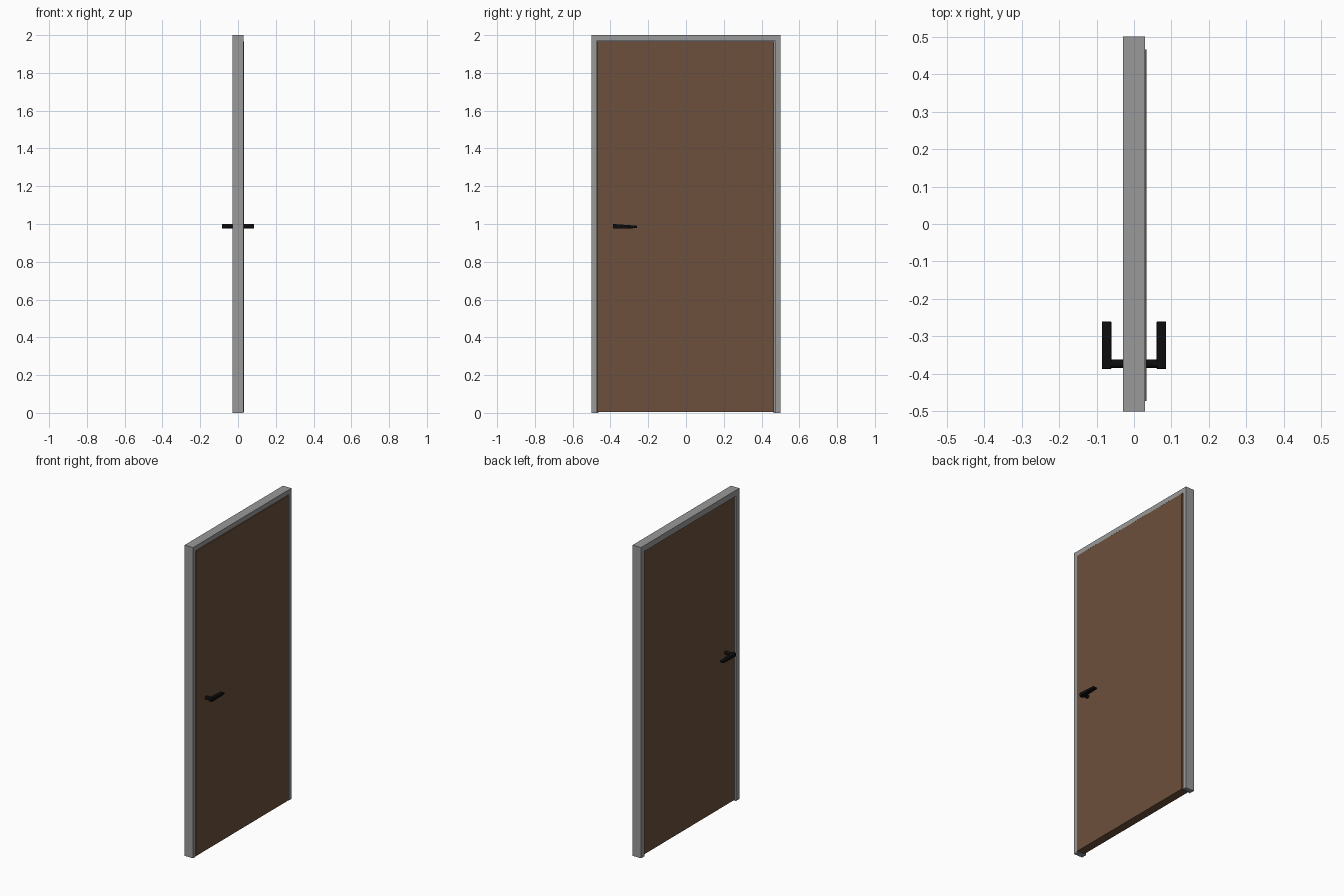
import bpy, bmesh, math

if "Cube" in bpy.data.objects:
    bpy.data.objects.remove(bpy.data.objects["Cube"])


def material(name, rgb):
    m = bpy.data.materials.new(name)
    m.diffuse_color = (*rgb, 1)
    m.use_nodes = True
    m.node_tree.nodes["Principled BSDF"].inputs["Base Color"].default_value = m.diffuse_color
    return m


GREY = material("frame grey", (0.32, 0.32, 0.32))
BROWN = material("door brown", (0.15, 0.08, 0.045))
BLACK = material("handle black", (0.004, 0.004, 0.004))


def finish(name, bm, mat):
    bmesh.ops.recalc_face_normals(bm, faces=bm.faces)
    me = bpy.data.meshes.new(name)
    bm.to_mesh(me)
    bm.free()
    me.materials.append(mat)
    ob = bpy.data.objects.new(name, me)
    bpy.context.collection.objects.link(ob)
    return ob


def extrude_x(name, outline, x0, x1, mat):
    """Extrude a (y, z) outline from x0 to x1."""
    bm = bmesh.new()
    face = bm.faces.new([bm.verts.new((x0, y, z)) for y, z in outline])
    new = bmesh.ops.extrude_face_region(bm, geom=[face])["geom"]
    bmesh.ops.translate(bm, vec=(x1 - x0, 0, 0),
                        verts=[v for v in new if isinstance(v, bmesh.types.BMVert)])
    return finish(name, bm, mat)


def portal(right, left, top):
    """Upside-down U outline around an opening."""
    return [(-0.5, 0), (-0.5, 2), (0.5, 2), (0.5, 0),
            (right, 0), (right, top), (left, top), (left, 0)]


# Rebated frame: wide opening for the leaf, narrower stop behind it
extrude_x("door_frame", portal(0.474, -0.474, 1.97), -0.02, 0.03, GREY)
extrude_x("frame_stop", portal(0.464, -0.464, 1.962), -0.03, -0.02, GREY)

# Door leaf, slightly proud of the frame on the +x side
extrude_x("door_leaf", [(-0.472, 0.005), (-0.472, 1.967), (0.466, 1.967), (0.466, 0.005)],
          -0.0199, 0.033, BROWN)

# Lever handles on both sides
for side, label in ((1, "right"), (-1, "left")):
    bm = bmesh.new()
    bmesh.ops.create_cone(bm, cap_ends=True, segments=24, radius1=0.011, radius2=0.011, depth=0.06)
    for v in bm.verts:
        x, y, z = v.co
        v.co = (side * (z + 0.045), x - 0.373, y + 0.988)
    neck = finish(label + "_handle_neck", bm, BLACK)
    neck.data.polygons.foreach_set("use_smooth", [len(p.vertices) == 4 for p in neck.data.polygons])

    lever = extrude_x(label + "_handle_lever",
                      [(-0.387, 0.975), (-0.387, 1.0), (-0.26, 0.991), (-0.26, 0.978)],
                      side * 0.06, side * 0.086, BLACK)
    bevel = lever.modifiers.new("soft edges", 'BEVEL')
    bevel.width, bevel.segments = 0.003, 2
